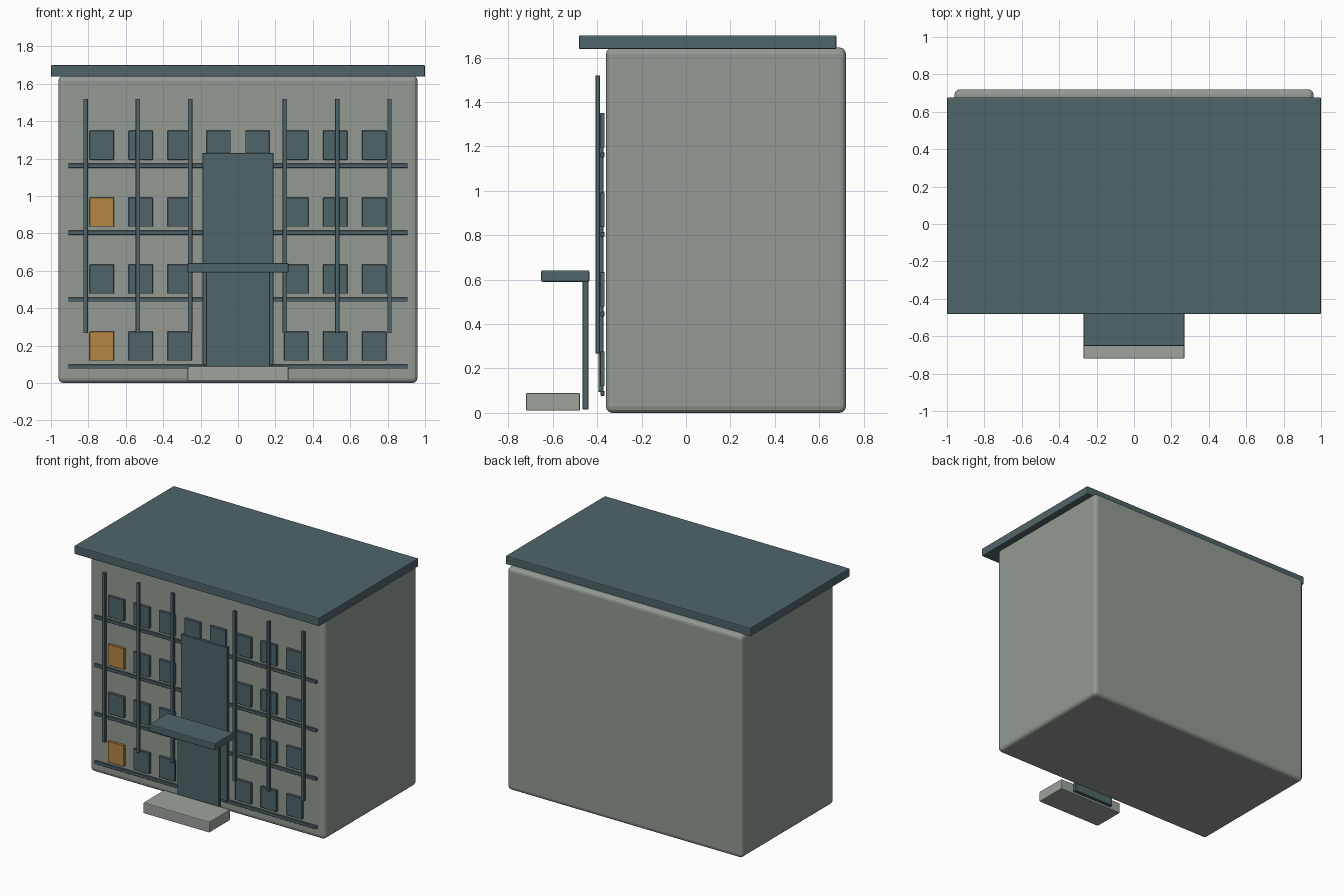
import bpy

if "Cube" in bpy.data.objects:
    bpy.data.objects.remove(bpy.data.objects["Cube"])


def srgb(r, g, b):
    def lin(c):
        c /= 255
        return c / 12.92 if c <= 0.04045 else ((c + 0.055) / 1.055) ** 2.4
    return (lin(r), lin(g), lin(b), 1)


def material(name, colour):
    m = bpy.data.materials.new(name)
    m.diffuse_color = colour
    m.use_nodes = True
    m.node_tree.nodes["Principled BSDF"].inputs["Base Color"].default_value = m.diffuse_color
    return m


wall = material("wall_grey", srgb(147, 154, 147))
stone = material("step_grey", srgb(158, 163, 156))
slate = material("slate_teal", srgb(80, 101, 106))
amber = material("lit_window_amber", srgb(182, 134, 67))


def box(name, x, y, z, mat, bevel=0.0, segments=2):
    """Box from (min, max) ranges on each axis, with optional rounded edges."""
    bpy.ops.mesh.primitive_cube_add(
        size=1, location=[(a + b) / 2 for a, b in (x, y, z)])
    ob = bpy.context.object
    ob.name = name
    ob.scale = [b - a for a, b in (x, y, z)]
    bpy.ops.object.transform_apply(location=False, rotation=False, scale=True)
    ob.data.materials.append(mat)
    if bevel:
        mod = ob.modifiers.new("rounded_edges", 'BEVEL')
        mod.width = bevel
        mod.segments = segments
    return ob


# Main block and overhanging roof slab
box("building_body", (-0.96, 0.96), (-0.36, 0.72), (0, 1.645), wall, 0.028, 3)
box("roof_slab", (-1, 1), (-0.482, 0.677), (1.638, 1.70), slate, 0.006)

# Entrance: tall panel, door, canopy and step
box("stair_panel", (-0.19, 0.19), (-0.395, -0.372), (0.095, 1.23), slate, 0.002, 1)
box("entrance_door", (-0.17, 0.17), (-0.465, -0.44), (0.015, 0.6), slate, 0.002, 1)
box("entrance_canopy", (-0.27, 0.27), (-0.652, -0.435), (0.59, 0.642), slate, 0.006)
box("entrance_step", (-0.27, 0.27), (-0.72, -0.477), (0.01, 0.09), stone, 0.006)

# Window grid, with two lit windows in the left column
for row in range(4):
    zc = 0.198 + 0.358 * row
    for col in range(8):
        xc = -0.728 + 0.208 * col
        if col in (3, 4) and row < 3:
            continue  # covered by the stair panel
        lit = col == 0 and row in (0, 2)
        box(f"window_{row}_{col}", (xc - 0.065, xc + 0.065), (-0.387, -0.366),
            (zc - 0.078, zc + 0.078), amber if lit else slate, 0.002, 1)

# Horizontal ledges below each row of windows
for row in range(4):
    zc = 0.088 + 0.358 * row
    box(f"ledge_{row}", (-0.907, 0.907), (-0.384, -0.367),
        (zc - 0.011, zc + 0.011), slate, 0.002, 1)

# Vertical facade strips
for i, xc in enumerate((-0.815, -0.535, -0.256, 0.251, 0.53, 0.81)):
    box(f"facade_strip_{i}", (xc - 0.012, xc + 0.012), (-0.407, -0.387),
        (0.267, 1.52), slate, 0.002, 1)
